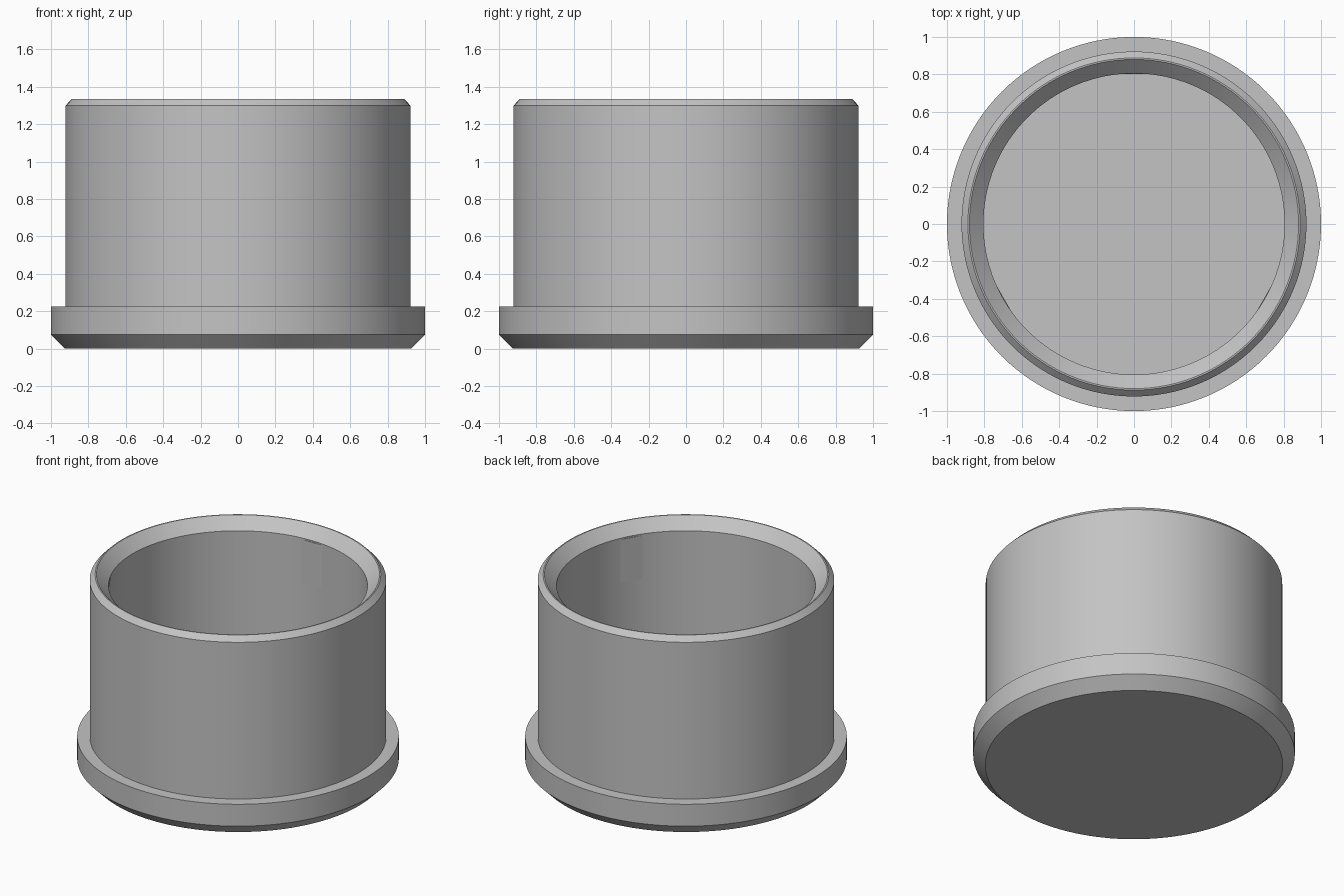
import bpy
import bmesh
from math import cos, sin, pi, radians

cube = bpy.data.objects.get("Cube")
if cube:
    bpy.data.objects.remove(cube, do_unlink=True)

grey = bpy.data.materials.new("mid grey")
grey.use_nodes = True
colour = (0.55, 0.55, 0.55, 1)
grey.diffuse_color = colour
grey.node_tree.nodes["Principled BSDF"].inputs["Base Color"].default_value = colour


def finish(name, bm, smooth=True):
    bmesh.ops.recalc_face_normals(bm, faces=bm.faces)
    mesh = bpy.data.meshes.new(name)
    bm.to_mesh(mesh)
    bm.free()
    mesh.materials.append(grey)
    obj = bpy.data.objects.new(name, mesh)
    bpy.context.collection.objects.link(obj)
    if smooth:
        bpy.ops.object.select_all(action="DESELECT")
        obj.select_set(True)
        bpy.context.view_layer.objects.active = obj
        bpy.ops.object.shade_smooth_by_angle(angle=radians(30))
    return obj


def lathe(name, profile, steps=128):
    """Spin a (radius, height) profile about z and cap both ends."""
    bm = bmesh.new()
    rings = [[bm.verts.new((r * cos(2 * pi * i / steps), r * sin(2 * pi * i / steps), z))
              for i in range(steps)] for r, z in profile]
    for low, high in zip(rings, rings[1:]):
        for i in range(steps):
            j = (i + 1) % steps
            bm.faces.new((low[i], low[j], high[j], high[i]))
    bm.faces.new(rings[0])
    bm.faces.new(rings[-1])
    return finish(name, bm)


# Flanged cup: underside, flange, outer wall, bevelled rim, bore and floor
INNER = 0.805
lathe("cup_body", [
    (0.925, 0), (1, 0.075), (1, 0.225), (0.922, 0.225),
    (0.922, 1.3), (0.888, 1.335), (0.88, 1.335),
    (INNER, 1.26), (INNER, 0.2),
])

# Three shallow flat pads around the bore
for n in range(3):
    bm = bmesh.new()
    bmesh.ops.create_cube(bm, size=1)
    bmesh.ops.scale(bm, vec=(0.02, 0.15, 0.295), verts=bm.verts)
    bmesh.ops.translate(bm, vec=(INNER + 0.006, 0, 1.103), verts=bm.verts)
    pad = finish(f"bore_pad_{n + 1}", bm, smooth=False)
    pad.rotation_euler.z = radians(90 + 120 * n)
